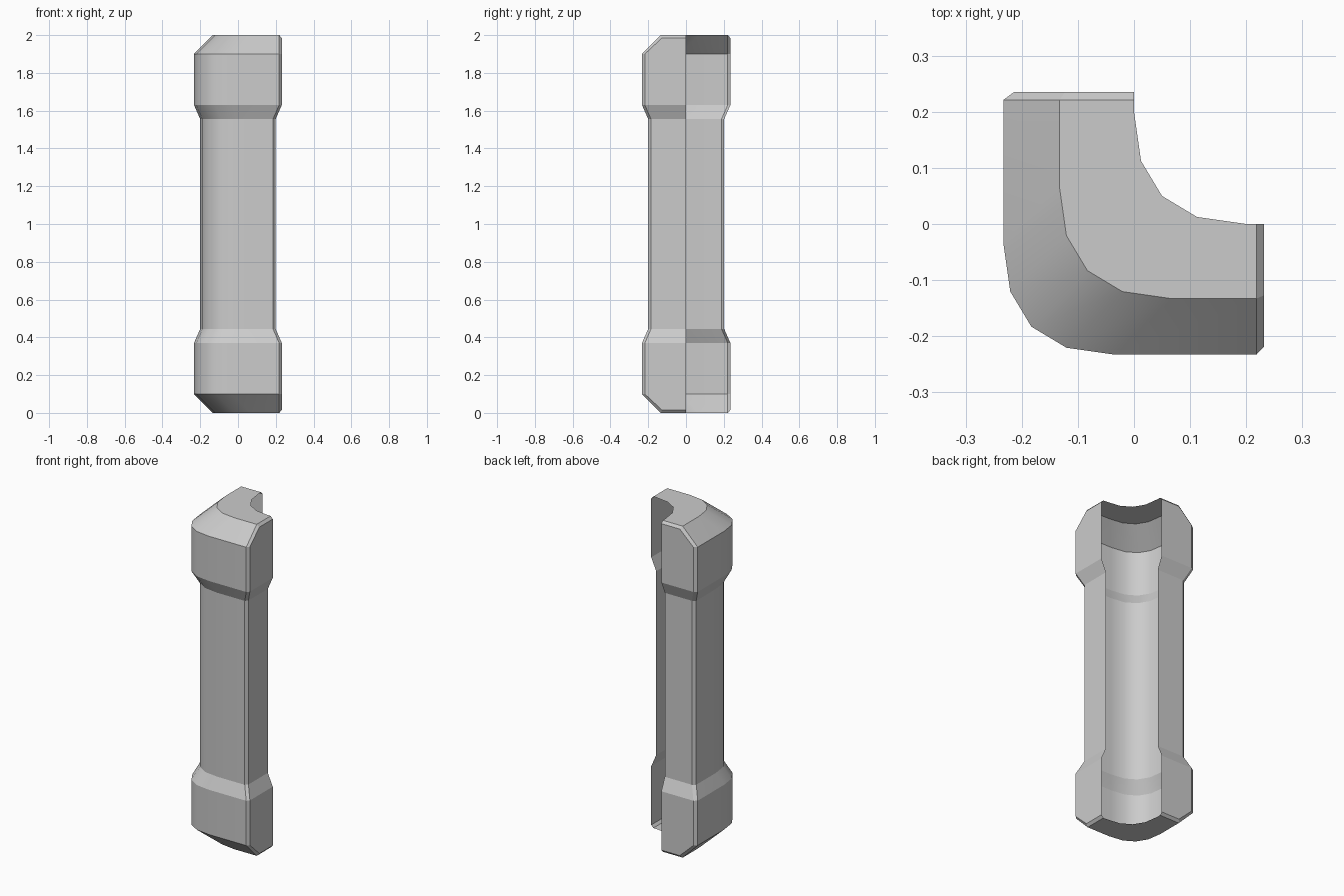
import bpy, bmesh

if "Cube" in bpy.data.objects:
    bpy.data.objects.remove(bpy.data.objects["Cube"])

# (height, outer offset, arm end reach) from bottom to top
HALF = [(0.0, 0.133, 0.233), (0.1, 0.233, 0.233), (0.37, 0.233, 0.233), (0.445, 0.2, 0.2)]
LEVELS = HALF + [(2 - z, d, e) for z, d, e in reversed(HALF)]
CH = 0.015  # chamfer on the arm ends


def corner_curve(d):
    """Rounded corner in four segments, shifted diagonally by d."""
    pts = []
    for i in range(5):
        t = i / 4
        pts.append((0.2 * t * t - d, 0.2 * (1 - t) ** 2 - d))
    return pts


def path(d, e):
    """Line along both arms, from left arm end to right arm end."""
    return [(-d, e - 0.012)] + corner_curve(d) + [(e - CH, -d)]


bm = bmesh.new()


def verts(pts, z):
    return [bm.verts.new((x, y, z)) for x, y in pts]


# Outer wall rows, each wrapping onto the arm end plates
rows = []
for z, d, e in LEVELS:
    ze, inset = z, CH
    if z in (0.0, 2.0):
        ze = abs(z - CH)
        inset = 0.006
    left = verts([(0, e + 0.002), (-d + inset + 0.004, e + 0.002)], ze)
    right = verts([(e - 0.001, -d + inset), (e - 0.001, 0)], ze)
    rows.append(left + verts(path(d, e), z) + right)

for a, b in zip(rows, rows[1:]):
    for i in range(len(a) - 1):
        bm.faces.new((a[i], a[i + 1], b[i + 1], b[i]))

# Top and bottom caps with a concave inner edge; the back stays open
for row, z, top in ((rows[0], 0.0, False), (rows[-1], 2.0, True)):
    inner = verts(path(0, 0.233), z)
    outer_row = row[1:10]
    inner_row = [row[0]] + inner + [row[10]]
    for i in range(8):
        quad = [outer_row[i], outer_row[i + 1], inner_row[i + 1], inner_row[i]]
        bm.faces.new(quad if top else quad[::-1])

# Smooth only around the rounded corner, crisp everywhere else
round_edges = set()
for a, b in zip(rows, rows[1:]):
    for i in range(3, 8):
        round_edges.add(frozenset((a[i], b[i])))
for f in bm.faces:
    f.smooth = True
for edge in bm.edges:
    edge.smooth = frozenset(edge.verts) in round_edges

mesh = bpy.data.meshes.new("corner_post")
bm.to_mesh(mesh)
bm.free()
post = bpy.data.objects.new("corner_post", mesh)
bpy.context.collection.objects.link(post)
